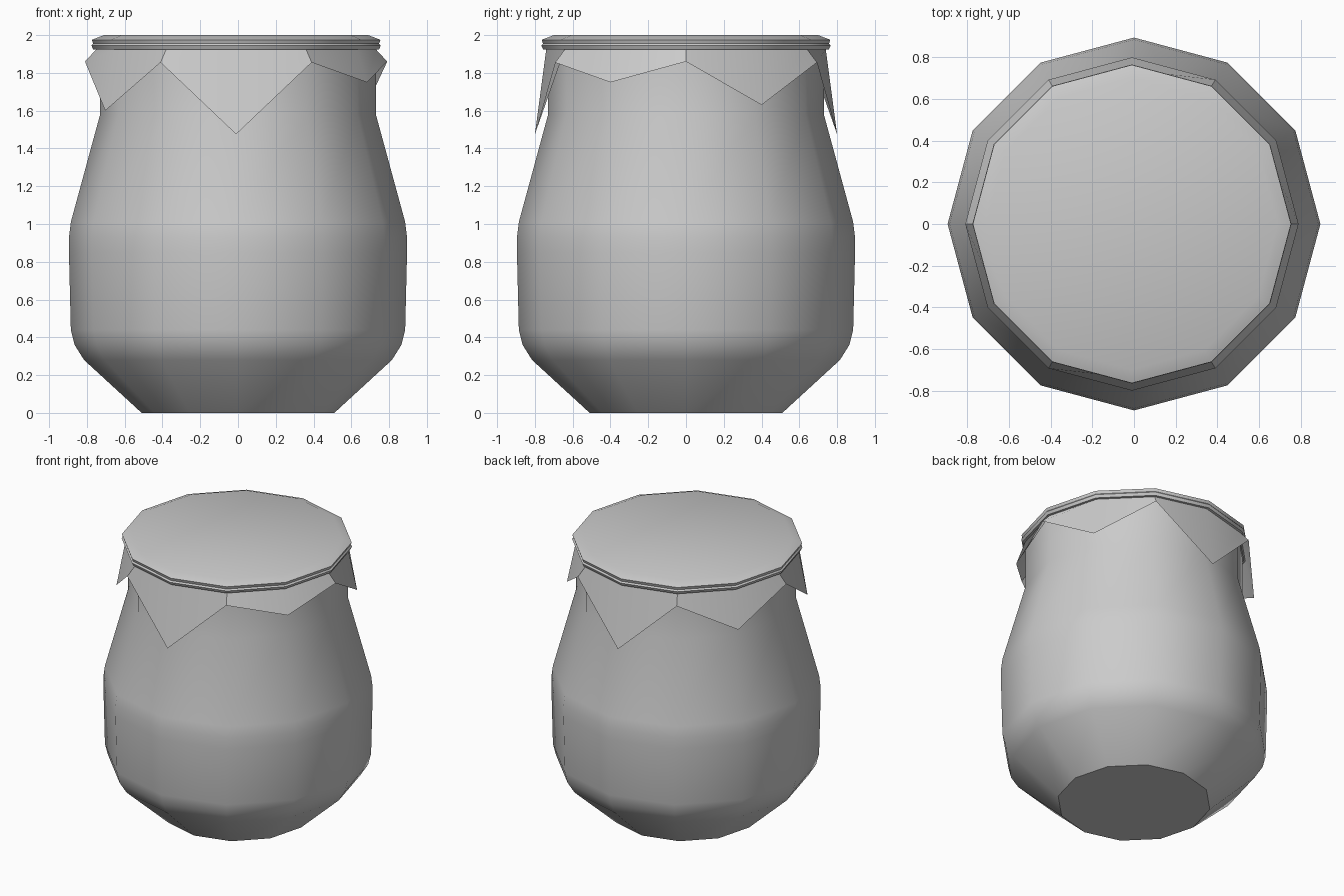
import bpy, bmesh
from math import cos, sin, radians

if "Cube" in bpy.data.objects:
    bpy.data.objects.remove(bpy.data.objects["Cube"])

SIDES = 12


def ring(bm, r, z, cx=0.0):
    """Ring of verts; z may be one height or one per side."""
    zs = z if isinstance(z, list) else [z] * SIDES
    return [bm.verts.new((cx + r * cos(radians(30 * i)), r * sin(radians(30 * i)), zs[i]))
            for i in range(SIDES)]


def lathe(name, profile, cx=0.0, cap_bottom=False, cap_top=False, angle=35):
    bm = bmesh.new()
    rings = [ring(bm, r, z, cx) for r, z in profile]
    for a, b in zip(rings, rings[1:]):
        for i in range(SIDES):
            j = (i + 1) % SIDES
            bm.faces.new((a[i], a[j], b[j], b[i]))
    if cap_bottom:
        bm.faces.new(rings[0][::-1])
    if cap_top:
        bm.faces.new(rings[-1])
    mesh = bpy.data.meshes.new(name)
    bm.to_mesh(mesh)
    bm.free()
    ob = bpy.data.objects.new(name, mesh)
    bpy.context.collection.objects.link(ob)
    bpy.ops.object.select_all(action='DESELECT')
    ob.select_set(True)
    bpy.context.view_layer.objects.active = ob
    bpy.ops.object.shade_smooth_by_angle(angle=radians(angle))
    return ob


# Jar body, open under the cover
lathe("jar_body", [(0.51, 0), (0.815, 0.28), (0.865, 0.36), (0.885, 0.44),
                   (0.895, 0.85), (0.895, 0.93), (0.885, 1.01),
                   (0.73, 1.58), (0.73, 1.94)], cap_bottom=True)

# Cloth cover top with the tie band under its edge
lathe("cover_top", [(0.73, 1.922), (0.757, 1.925), (0.766, 1.945), (0.757, 1.955),
                    (0.764, 1.975), (0.70, 2.0)], cx=-0.01, cap_top=True)

# Hanging cloth skirt with pointed hem, heights from angle 0 anticlockwise
hem = [1.86, 1.63, 1.855, 1.475, 1.855, 1.65, 1.86, 1.60, 1.855, 1.475, 1.855, 1.75]
lathe("cover_skirt", [(0.80, hem), (0.74, 1.925)], cx=-0.01)
